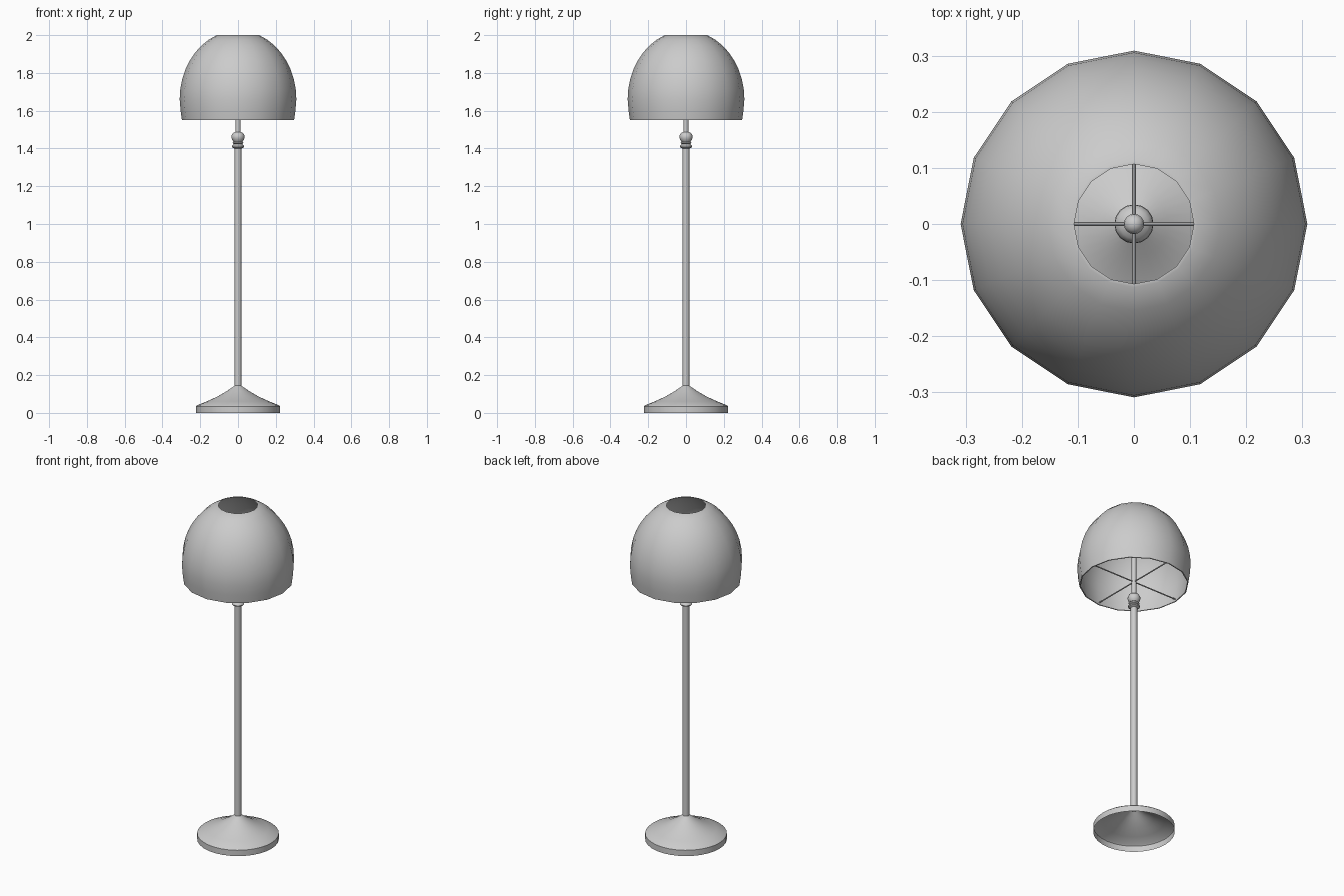
import bpy, math
from mathutils import Vector

if "Cube" in bpy.data.objects:
    bpy.data.objects.remove(bpy.data.objects["Cube"])


def lathe(name, profile, sides, angle=40):
    """Spin an (r, z) profile around the z axis; r = 0 ends become poles."""
    verts, rings, faces = [], [], []
    for r, z in profile:
        if r == 0:
            rings.append([len(verts)] * sides)
            verts.append((0, 0, z))
        else:
            rings.append(list(range(len(verts), len(verts) + sides)))
            for i in range(sides):
                a = 2 * math.pi * i / sides
                verts.append((r * math.cos(a), r * math.sin(a), z))
    for low, high in zip(rings, rings[1:]):
        for i in range(sides):
            j = (i + 1) % sides
            quad = [low[i], low[j], high[j], high[i]]
            faces.append(list(dict.fromkeys(quad)))
    mesh = bpy.data.meshes.new(name)
    mesh.from_pydata(verts, [], faces)
    ob = bpy.data.objects.new(name, mesh)
    bpy.context.collection.objects.link(ob)
    bpy.ops.object.select_all(action='DESELECT')
    ob.select_set(True)
    bpy.context.view_layer.objects.active = ob
    bpy.ops.object.shade_smooth_by_angle(angle=math.radians(angle))
    return ob


def arc(radius, z, start, end, steps):
    """Points of a round profile, angles in degrees from the equator."""
    pts = []
    for i in range(steps + 1):
        a = math.radians(start + (end - start) * i / steps)
        r = radius * math.cos(a)
        pts.append((r if r > 1e-5 else 0, z + radius * math.sin(a)))
    return pts


# Flared base, hollow underneath
lathe("base", [(0.222, 0), (0.222, 0.035), (0.215, 0.041), (0.165, 0.061),
               (0.11, 0.086), (0.06, 0.115), (0.03, 0.136), (0.016, 0.145)], 32)

# Pole
lathe("pole", [(0.018, 0.135), (0.018, 1.41)], 16)

# Collar and rounded knob
lathe("collar", [(0.018, 1.400), (0.031, 1.406), (0.033, 1.412), (0.027, 1.418),
                 (0.022, 1.424), (0.030, 1.430), (0.022, 1.436)], 16)
lathe("knob", [(0.022, 1.434), (0.031, 1.445), (0.035, 1.458), (0.034, 1.470),
               (0.026, 1.482), (0.013, 1.488)], 16)

# Upper rod with ball finial
lathe("upper_rod", [(0.013, 1.48), (0.013, 1.74)], 16)
lathe("finial", arc(0.018, 1.75, -90, 90, 8), 16)

# Sixteen-sided domed shade with thin walls
dome = [(0.297, 1.55), (0.304, 1.60)]
for i in range(9):
    a = math.radians(68.6 * i / 8)
    dome.append((0.309 * math.cos(a), 1.66 + 0.365 * math.sin(a)))
wall = 0.006
inner = [(r - wall, z) for r, z in reversed(dome)]
lathe("shade", dome + inner + dome[:1], 16)

# Four spokes carrying the shade
for i in range(4):
    spoke = lathe(f"spoke_{i + 1}", [(0.0035, 0), (0.0035, 0.295)], 8)
    spoke.rotation_euler = (0, math.pi / 2, i * math.pi / 2)
    spoke.location = Vector((0, 0, 1.565))
